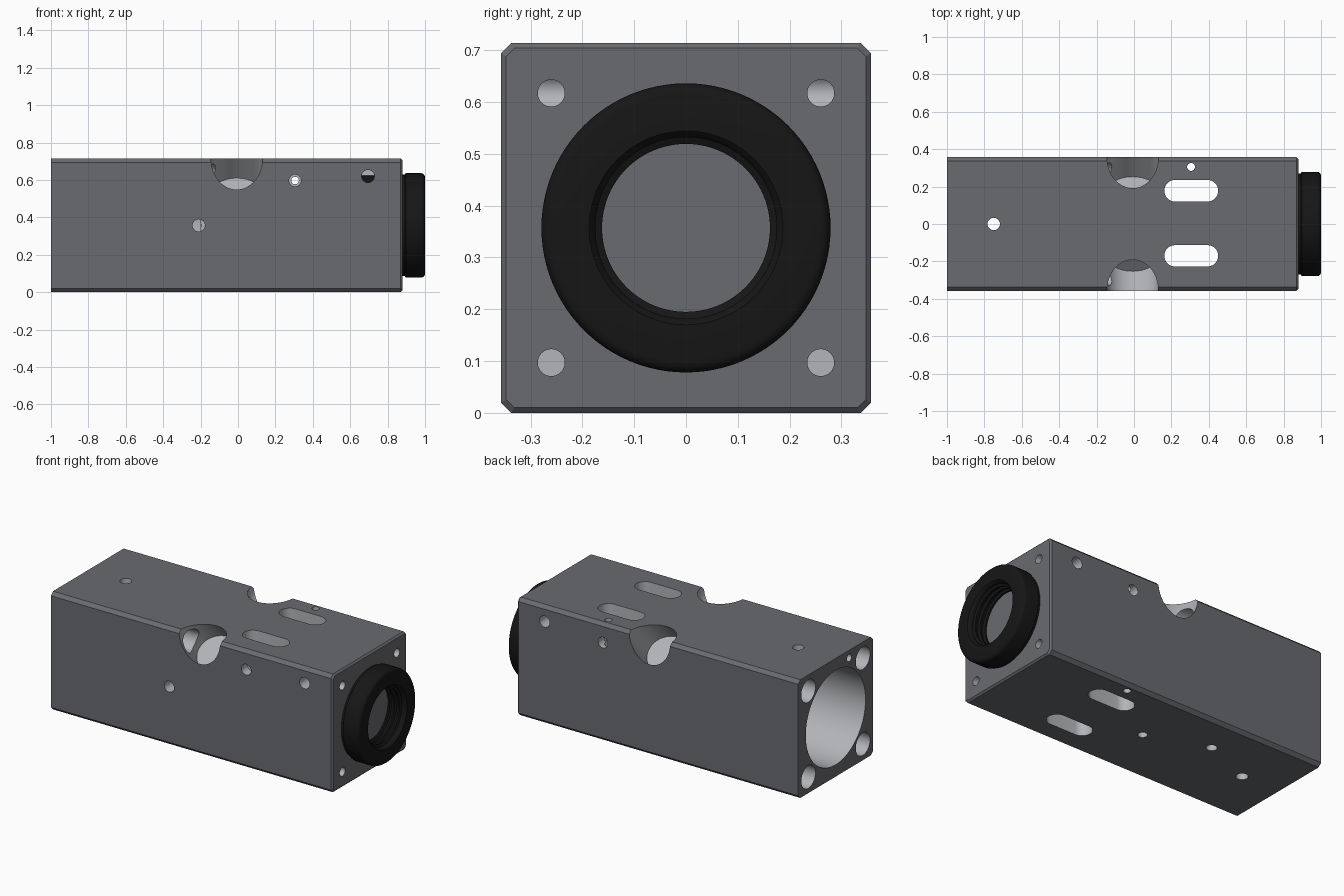
import bpy, bmesh, math
from mathutils import Matrix, Vector

if "Cube" in bpy.data.objects:
    bpy.data.objects.remove(bpy.data.objects["Cube"])

CZ, H, X0, X1 = 0.357, 0.357, -1.0, 0.88


def material(name, c):
    m = bpy.data.materials.new(name)
    m.diffuse_color = (*c, 1)
    m.use_nodes = True
    m.node_tree.nodes["Principled BSDF"].inputs["Base Color"].default_value = m.diffuse_color
    return m


ANODISED = material("anodised_grey", (0.14, 0.145, 0.16))
BARE = material("bare_metal", (0.45, 0.46, 0.48))
BLACK = material("black", (0.008, 0.008, 0.008))


def finish(name, bm, mat):
    bmesh.ops.recalc_face_normals(bm, faces=bm.faces)
    me = bpy.data.meshes.new(name)
    bm.to_mesh(me)
    bm.free()
    me.materials.append(mat)
    ob = bpy.data.objects.new(name, me)
    bpy.context.collection.objects.link(ob)
    return ob


def smooth(ob):
    bpy.ops.object.select_all(action='DESELECT')
    ob.select_set(True)
    bpy.context.view_layer.objects.active = ob
    bpy.ops.object.shade_smooth_by_angle(angle=math.radians(30))


def loft(bm, rings):
    loops = [[bm.verts.new(p) for p in r] for r in rings]
    for a, b in zip(loops, loops[1:]):
        for i in range(len(a)):
            j = (i + 1) % len(a)
            bm.faces.new((a[i], a[j], b[j], b[i]))
    return loops


# Housing: square bar with chamfered long edges and a chamfered front end
def octagon(x, h, c):
    k = h - c
    return [(x, y, z + CZ) for y, z in ((h, -k), (h, k), (k, h), (-k, h),
                                        (-h, k), (-h, -k), (-k, -h), (k, -h))]


bm = bmesh.new()
rings = loft(bm, [octagon(X0, H, 0.02), octagon(X1 - 0.01, H, 0.02),
                  octagon(X1, H - 0.01, 0.016)])
bm.faces.new(rings[0])
bm.faces.new(rings[-1])
housing = finish("housing", bm, ANODISED)


def cut(bm):
    tool = finish("cutter", bm, BARE)
    tool.hide_render = True
    mod = housing.modifiers.new("cut", 'BOOLEAN')
    mod.operation, mod.solver, mod.object = 'DIFFERENCE', 'EXACT', tool
    mod.material_mode = 'TRANSFER'
    bpy.context.view_layer.objects.active = housing
    bpy.ops.object.modifier_apply(modifier=mod.name)
    bpy.data.objects.remove(tool)


def drill(start, end, r, sides=32, flat=1.0):
    """Cut a round hole from start to end; flat squashes it across x."""
    a, b = Vector(start), Vector(end)
    d = b - a
    bm = bmesh.new()
    bmesh.ops.create_cone(bm, cap_ends=True, segments=sides, radius1=r,
                          radius2=r, depth=d.length)
    side = Vector((1, 0, 0)) if abs(d.x) < 1e-6 else Vector((0, 1, 0))
    axis = d.normalized()
    up = axis.cross(side)
    rot = Matrix((side, up, axis)).transposed().to_4x4()
    bm.transform(Matrix.Translation((a + b) / 2) @ rot @ Matrix.Diagonal((1, flat, 1, 1)))
    cut(bm)


# Main bores: rear chamber, narrow middle, sleeve seat
drill((-1.1, 0, CZ), (-0.2, 0, CZ), 0.285, 96)
drill((-0.3, 0, CZ), (0.6, 0, CZ), 0.16, 64)
drill((0.55, 0, CZ), (1.0, 0, CZ), 0.272, 96)

# Corner bolt channels, diagonal access pockets and blind front holes
for sy in (-1, 1):
    for sz in (-1, 1):
        drill((-1.1, sy * 0.26, CZ + sz * 0.26), (0, sy * 0.26, CZ + sz * 0.26), 0.068)
        drill((-0.007, sy * 0.17, CZ + sz * 0.17),
              (-0.007, sy * 0.5, CZ + sz * 0.5), 0.1375, 64, 0.117 / 0.1375)
        drill((0.7, sy * 0.26, CZ + sz * 0.26), (1.0, sy * 0.26, CZ + sz * 0.26), 0.026)

# Small hole in the rear face
drill((-1.1, -0.13, 0.668), (-0.8, -0.13, 0.668), 0.022)

# Cross holes in the side faces
drill((-0.21, -0.5, CZ), (-0.21, -0.25, CZ), 0.033)
drill((-0.21, -0.3, CZ), (-0.21, -0.1, CZ), 0.014)
drill((0.305, -0.5, 0.597), (0.305, 0.5, 0.597), 0.02)
for s in (-1, 1):
    drill((0.305, s * 0.5, 0.597), (0.305, s * 0.3, 0.597), 0.032)
    drill((0.695, s * 0.5, 0.62), (0.695, s * 0.05, 0.62), 0.034)

# Vertical holes: two right through, two blind from top and bottom
drill((-0.75, 0, -0.1), (-0.75, 0, 0.8), 0.033)
drill((0.305, 0.305, -0.1), (0.305, 0.305, 0.8), 0.021)
for s in (-1, 1):
    for x, y, r in ((-0.43, 0.13, 0.03), (-0.06, 0, 0.026)):
        drill((x, y, CZ + s * 0.45), (x, y, CZ + s * 0.27), r)

# Two long vertical slots
for y, r in ((0.178, 0.058), (-0.17, 0.057)):
    bm = bmesh.new()
    pts = []
    for cx, a0 in ((0.45 - r, -90), (0.162 + r, 90)):
        for i in range(17):
            a = math.radians(a0 + i * 180 / 16)
            pts.append((cx + r * math.cos(a), y + r * math.sin(a)))
    ends = loft(bm, [[(px, py, z) for px, py in pts] for z in (-0.1, 0.8)])
    bm.faces.new(ends[0])
    bm.faces.new(ends[1])
    cut(bm)
smooth(housing)

# Threaded sleeve with collar, turned around the x axis
prof = [(0.56, 0.137), (0.56, 0.271), (0.892, 0.271), (0.892, 0.273), (0.897, 0.279),
        (0.98, 0.279), (0.988, 0.277), (0.994, 0.272), (0.998, 0.266), (1.0, 0.258),
        (1.0, 0.187), (0.99, 0.177)]
x = 0.985
while x > 0.72:
    prof += [(x, 0.175), (x - 0.012, 0.175), (x - 0.018, 0.162), (x - 0.028, 0.162)]
    x -= 0.034
prof += [(0.70, 0.175), (0.70, 0.137)]
N = 96
bm = bmesh.new()
loft(bm, [[(px, r * math.cos(a), CZ + r * math.sin(a))
           for a in (2 * math.pi * i / N for i in range(N))]
          for px, r in prof + prof[:1]])
bmesh.ops.remove_doubles(bm, verts=bm.verts, dist=1e-5)
smooth(finish("threaded_sleeve", bm, BLACK))
